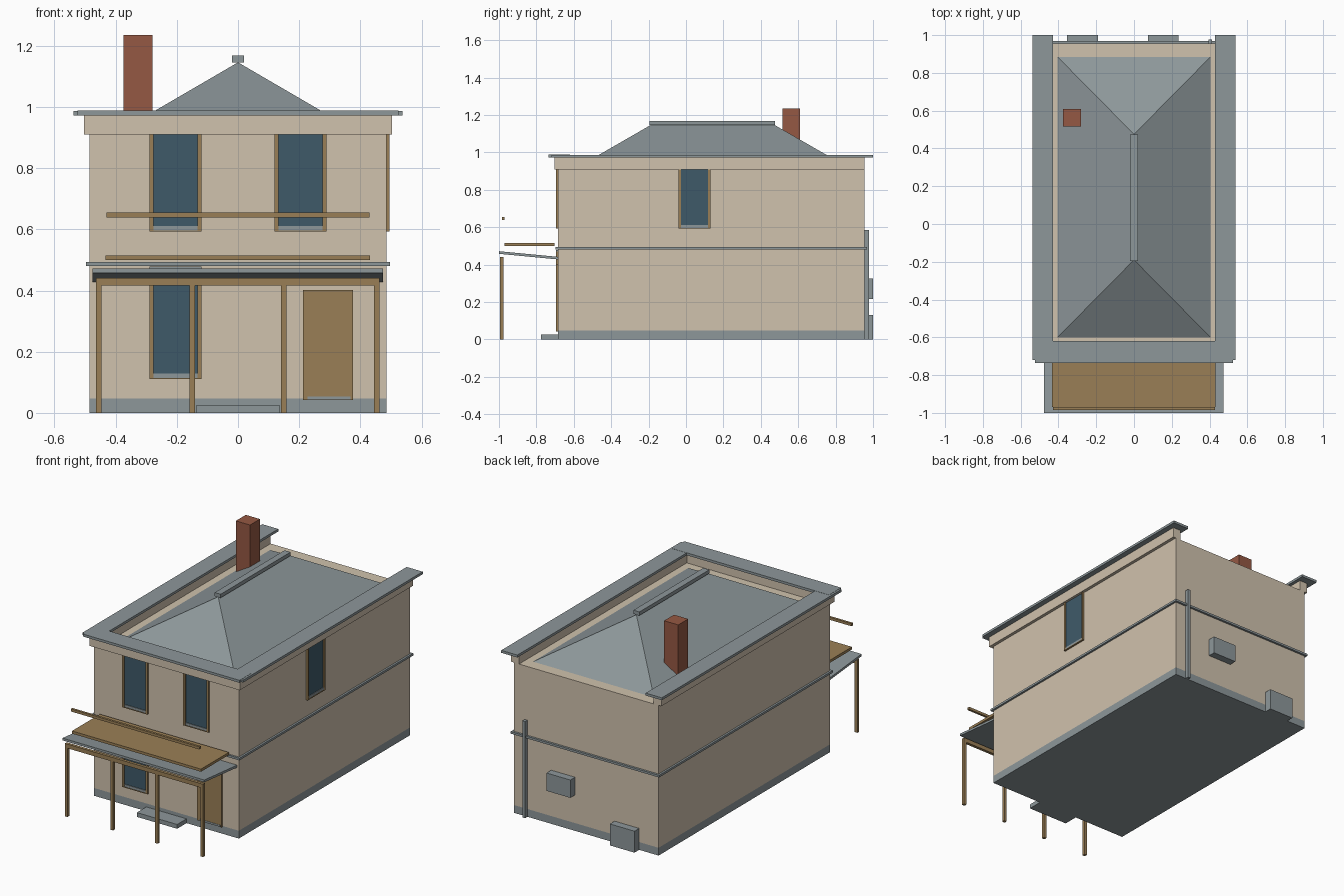
import bpy, bmesh

if "Cube" in bpy.data.objects:
    bpy.data.objects.remove(bpy.data.objects["Cube"])


def material(name, rgb):
    lin = [(c / 255 / 12.92) if c < 11 else ((c / 255 + 0.055) / 1.055) ** 2.4 for c in rgb]
    m = bpy.data.materials.new(name)
    m.diffuse_color = (*lin, 1)
    m.use_nodes = True
    m.node_tree.nodes["Principled BSDF"].inputs["Base Color"].default_value = m.diffuse_color
    return m


TAN = material("tan_plaster", (208, 194, 173))
GREY = material("grey_trim", (141, 151, 154))
WOOD = material("brown_wood", (154, 127, 86))
GLASS = material("blue_glass", (63, 90, 105))
BRICK = material("red_brick", (149, 88, 67))


def mesh_object(name, verts, faces, mat):
    me = bpy.data.meshes.new(name)
    me.from_pydata(verts, [], faces)
    bm = bmesh.new()
    bm.from_mesh(me)
    bmesh.ops.recalc_face_normals(bm, faces=bm.faces)
    bm.to_mesh(me)
    bm.free()
    me.materials.append(mat)
    ob = bpy.data.objects.new(name, me)
    bpy.context.collection.objects.link(ob)
    return ob


BOX_FACES = [(0, 1, 3, 2), (4, 6, 7, 5), (0, 4, 5, 1), (2, 3, 7, 6), (0, 2, 6, 4), (1, 5, 7, 3)]


def box(name, x, y, z, mat):
    """Box from (min, max) ranges."""
    return mesh_object(name, [(a, b, c) for a in x for b in y for c in z], BOX_FACES, mat)


W, FRONT, BACK = 0.485, -0.685, 0.955   # wall half width, front and back planes
DECK = 0.91                             # flat top behind the parapet

# Main body
box("foundation", (-W, W), (FRONT, BACK), (0, 0.047), GREY)
box("walls", (-W, W), (FRONT, BACK), (0.047, DECK), TAN)

# String course around the body
S0, S1 = 0.481, 0.494
for sx, side in ((-1, "left"), (1, "right")):
    box(f"string_course_{side}", sorted((sx * (W - 0.01), sx * 0.497)), (FRONT, BACK), (S0, S1), GREY)
box("string_course_front", (-0.497, 0.497), (FRONT - 0.012, FRONT), (S0, S1), GREY)
box("string_course_back", (-0.497, 0.497), (BACK, BACK + 0.013), (S0, S1), GREY)

# Parapet frieze and cornice on three sides, open at the back
for sx, side in ((-1, "left"), (1, "right")):
    box(f"frieze_{side}", sorted((sx * 0.45, sx * 0.504)), (-0.65, BACK), (DECK, 0.972), TAN)
    box(f"cornice_{side}", sorted((sx * 0.43, sx * 0.538)), (-0.72, 1.0), (0.972, 0.987), GREY)
box("frieze_front", (-0.504, 0.504), (-0.703, -0.65), (DECK, 0.972), TAN)
box("cornice_front", (-0.525, 0.525), (-0.735, -0.62), (0.973, 0.988), GREY)

# Hipped roof with ridge cap
rx, y0, y1 = 0.405, -0.6, 0.885
mesh_object("hip_roof",
            [(-rx, y0, DECK), (rx, y0, DECK), (rx, y1, DECK), (-rx, y1, DECK),
             (0, -0.19, 1.146), (0, 0.475, 1.146)],
            [(0, 1, 4), (1, 2, 5, 4), (2, 3, 5), (3, 0, 4, 5), (3, 2, 1, 0)], GREY)
box("ridge_cap", (-0.02, 0.02), (-0.195, 0.475), (1.146, 1.168), GREY)
box("chimney", (-0.375, -0.28), (0.515, 0.61), (DECK, 1.236), BRICK)


def front_wall(name, u, out, z, mat):
    box(name, u, (FRONT - out[1], FRONT - out[0]), z, mat)


def right_wall(name, u, out, z, mat):
    box(name, (W + out[0], W + out[1]), u, z, mat)


def window(name, place, u0, z0, z1):
    """Wood jambs and bottom rail, grey sill and head, glass plate."""
    u1, t = u0 + 0.17, 0.013
    place(name + "_glass", (u0 + t, u1 - t), (0, 0.004), (z0 + 0.018, z1 - 0.008), GLASS)
    place(name + "_jamb_a", (u0, u0 + t), (0, 0.011), (z0, z1 - 0.008), WOOD)
    place(name + "_jamb_b", (u1 - t, u1), (0, 0.011), (z0, z1 - 0.008), WOOD)
    place(name + "_bottom_rail", (u0 + t, u1 - t), (0, 0.011), (z0, z0 + 0.004), WOOD)
    place(name + "_sill", (u0 + t, u1 - t), (0, 0.008), (z0 + 0.004, z0 + 0.018), GREY)
    place(name + "_head", (u0, u1), (0, 0.011), (z1 - 0.008, z1), GREY)


window("upper_left_window", front_wall, -0.29, 0.593, 0.955)
window("upper_right_window", front_wall, 0.12, 0.593, 0.955)
window("lower_window", front_wall, -0.29, 0.11, 0.478)
window("side_window", right_wall, -0.04, 0.593, 0.955)

# Front door and step
front_wall("door", (0.212, 0.376), (0, 0.009), (0.042, 0.402), WOOD)
front_wall("door_threshold", (0.228, 0.368), (0.009, 0.011), (0.044, 0.054), GREY)
box("front_step", (-0.135, 0.135), (-0.775, FRONT), (0, 0.026), GREY)

# Porch posts, beam, back-sloping roof, balcony deck and rail
for i, px in enumerate((-0.455, -0.15, 0.15, 0.453)):
    box(f"porch_post_{i + 1}", (px - 0.009, px + 0.009), (-0.995, -0.977), (0, 0.416), WOOD)
box("porch_beam", (-0.464, 0.462), (-0.995, -0.977), (0.416, 0.441), WOOD)
mesh_object("porch_roof",
            [(x, y, z) for x in (-0.476, 0.474)
             for y, z in ((-1.0, 0.458), (-1.0, 0.472), (FRONT, 0.428), (FRONT, 0.442))],
            BOX_FACES, GREY)
box("balcony_deck", (-0.433, 0.431), (-0.97, -0.703), (0.499, 0.515), WOOD)
box("balcony_rail", (-0.43, 0.43), (-0.984, -0.97), (0.639, 0.655), WOOD)

# Back wall fittings
box("low_utility_box", (-0.355, -0.19), (BACK, 1.0), (0, 0.13), GREY)
box("high_utility_box", (0.075, 0.235), (BACK, 1.0), (0.217, 0.325), GREY)
box("drain_pipe", (0.394, 0.412), (BACK, 0.978), (0, 0.585), GREY)
